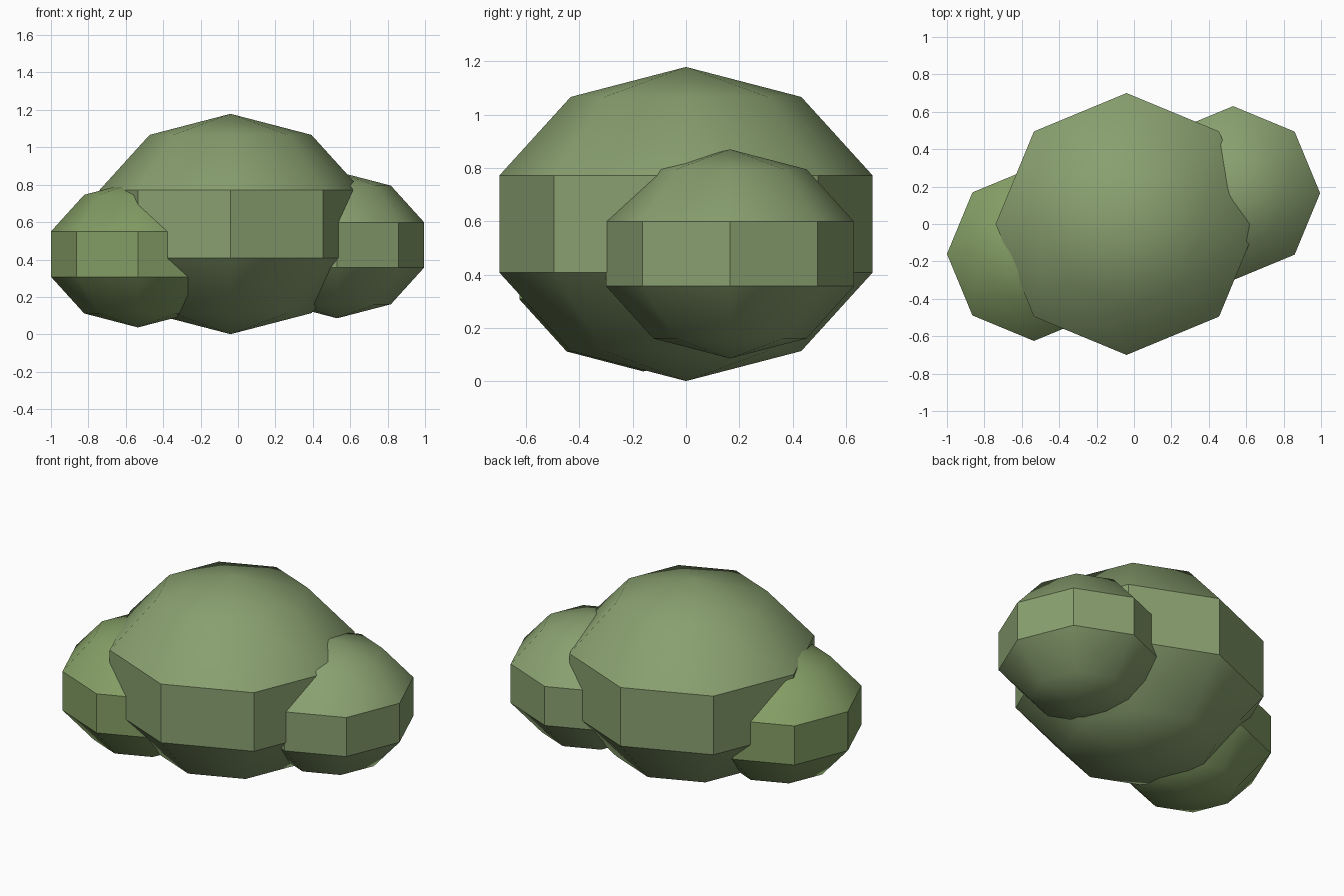
import bpy
import math

if "Cube" in bpy.data.objects:
    bpy.data.objects.remove(bpy.data.objects["Cube"])


def material(name, color):
    m = bpy.data.materials.new(name)
    m.diffuse_color = (*color, 1.0)
    m.use_nodes = True
    m.node_tree.nodes["Principled BSDF"].inputs["Base Color"].default_value = m.diffuse_color
    return m


leaf = material("leaf_green", (0.25, 0.35, 0.16))
leaf_warm = material("leaf_green_warm", (0.23, 0.34, 0.13))


def clump(name, center, radius, half_height, mat):
    """Low-poly foliage ball: 8 sides, 5 bands, squashed in height."""
    bpy.ops.mesh.primitive_uv_sphere_add(segments=8, ring_count=5, radius=1, location=center)
    ob = bpy.context.object
    ob.name = name
    ob.scale = (radius, radius, half_height)
    bpy.ops.object.transform_apply(location=False, rotation=False, scale=True)
    # soft caps, crisp side walls
    bpy.ops.object.shade_smooth_by_angle(angle=math.radians(37))
    ob.data.materials.append(mat)
    return ob


# Large middle clump with a smaller one on each side
clump("bush_middle", (-0.04, 0, 0.59), 0.736, 0.589, leaf)
clump("bush_right", (0.53, 0.165, 0.478), 0.489, 0.392, leaf)
clump("bush_left", (-0.535, -0.16, 0.429), 0.489, 0.392, leaf_warm)
